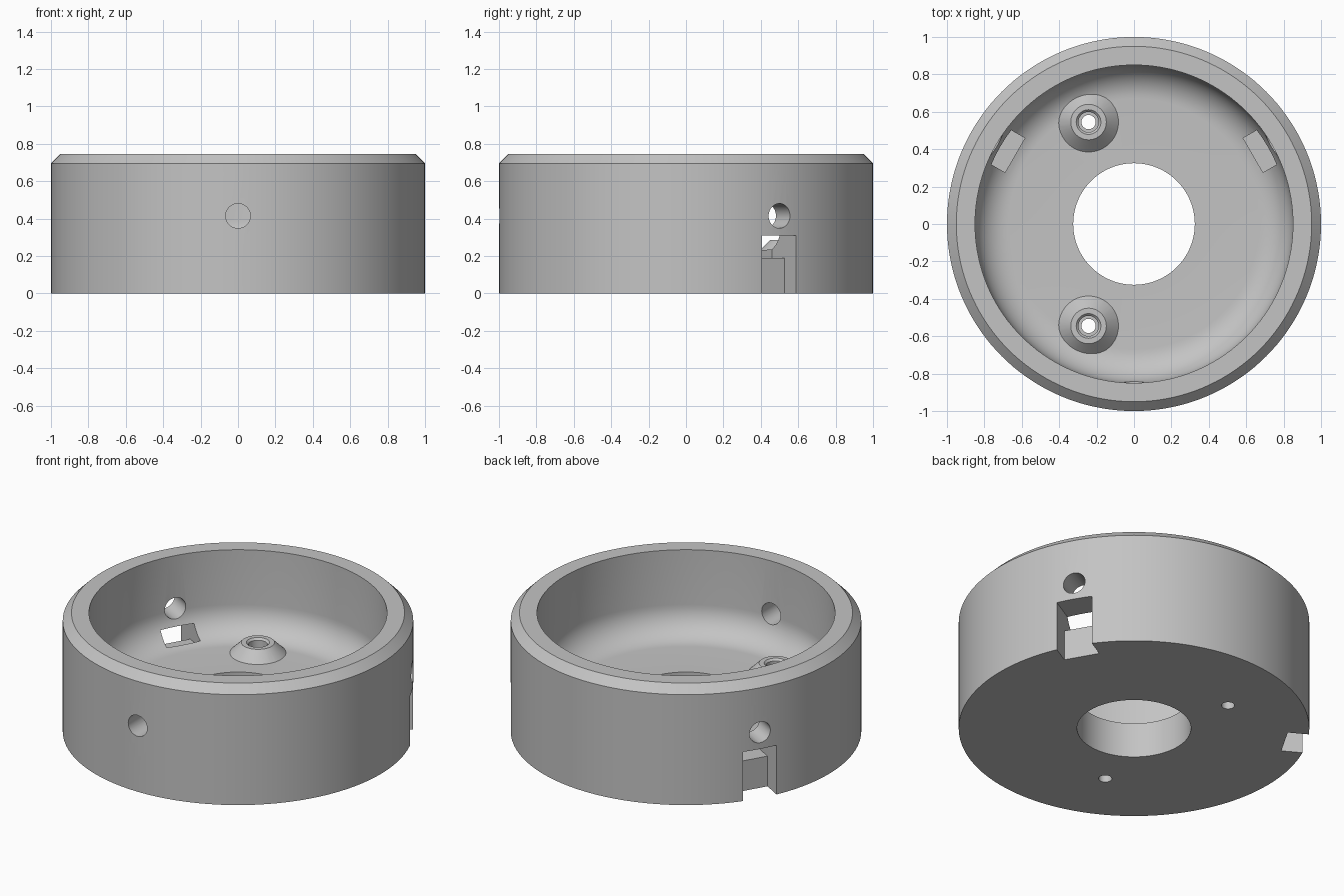
import bpy, bmesh, math
from mathutils import Matrix

cube = bpy.data.objects.get("Cube")
if cube:
    bpy.data.objects.remove(cube)

grey = bpy.data.materials.new("light_grey")
grey.use_nodes = True
COLOUR = (0.55, 0.55, 0.55, 1)
grey.diffuse_color = COLOUR
grey.node_tree.nodes["Principled BSDF"].inputs["Base Color"].default_value = COLOUR

FLOOR, WALL_IN, FILLET, HEIGHT = 0.22, 0.85, 0.18, 0.745


def add_object(name, bm):
    bmesh.ops.recalc_face_normals(bm, faces=bm.faces)
    mesh = bpy.data.meshes.new(name)
    bm.to_mesh(mesh)
    bm.free()
    mesh.materials.append(grey)
    ob = bpy.data.objects.new(name, mesh)
    bpy.context.collection.objects.link(ob)
    return ob


def lathe(name, profile, segments, centre=(0, 0)):
    """Spin a closed (radius, z) profile; radius 0 points merge on the axis."""
    bm = bmesh.new()
    rings = []
    for i in range(segments):
        a = 2 * math.pi * i / segments
        rings.append([bm.verts.new((centre[0] + r * math.cos(a),
                                    centre[1] + r * math.sin(a), z))
                      for r, z in profile])
    n = len(profile)
    for i in range(segments):
        p, q = rings[i], rings[(i + 1) % segments]
        for j in range(n):
            k = (j + 1) % n
            if profile[j][0] or profile[k][0]:
                bm.faces.new((p[j], q[j], q[k], p[k]))
    bmesh.ops.remove_doubles(bm, verts=bm.verts, dist=1e-5)
    return add_object(name, bm)


def radial_box(name, angle, r0, r1, width, z0, z1):
    bm = bmesh.new()
    m = (Matrix.Rotation(angle, 4, 'Z')
         @ Matrix.Translation(((r0 + r1) / 2, 0, (z0 + z1) / 2))
         @ Matrix.Diagonal((r1 - r0, width, z1 - z0, 1)))
    bmesh.ops.create_cube(bm, size=1, matrix=m)
    return add_object(name, bm)


def radial_hole(name, angle, z, radius):
    bm = bmesh.new()
    m = (Matrix.Rotation(angle, 4, 'Z') @ Matrix.Translation((0.92, 0, z))
         @ Matrix.Rotation(math.pi / 2, 4, 'Y'))
    bmesh.ops.create_cone(bm, cap_ends=True, segments=40, radius1=radius,
                          radius2=radius, depth=0.4, matrix=m)
    return add_object(name, bm)


def combine(target, tool, operation):
    tool.hide_render = True
    mod = target.modifiers.new(tool.name, 'BOOLEAN')
    mod.operation, mod.object, mod.solver = operation, tool, 'EXACT'
    bpy.context.view_layer.objects.active = target
    bpy.ops.object.modifier_apply(modifier=mod.name)
    bpy.data.objects.remove(tool)


# Round housing: bored floor, filleted inner corner, chamfered rim
profile = [(0.325, 0), (1, 0), (1, 0.695), (0.95, HEIGHT), (WALL_IN, HEIGHT)]
for i in range(13):
    a = math.pi / 2 * i / 12
    profile.append((WALL_IN - FILLET + FILLET * math.cos(a),
                    FLOOR + FILLET - FILLET * math.sin(a)))
profile.append((0.325, FLOOR))
housing = lathe("housing", profile, 144)

# Conical screw bosses with stepped through holes
for y in (-0.545, 0.545):
    top = FLOOR + 0.065
    boss = [(0, 0.1), (0.16, 0.1), (0.16, FLOOR), (0.095, top), (0, top)]
    combine(housing, lathe("screw_boss", boss, 48, (-0.243, y)), 'UNION')
    bore = [(0, -0.1), (0.038, -0.1), (0.038, 0.13), (0.054, 0.13),
            (0.054, top - 0.012), (0.066, top), (0.066, top + 0.1), (0, top + 0.1)]
    combine(housing, lathe("screw_bore", bore, 48, (-0.243, y)), 'DIFFERENCE')

# Clip slots: an outer notch open at the bottom and a window into the bowl
for degrees in (30, 150):
    a = math.radians(degrees)
    combine(housing, radial_box("clip_notch", a, 0.872, 1.2, 0.212, -0.1, 0.31), 'DIFFERENCE')
    combine(housing, radial_box("clip_window", a, 0.735, 1.2, 0.212, 0.19, 0.31), 'DIFFERENCE')

# Three set-screw holes through the wall
for degrees in (30, 150, 270):
    combine(housing, radial_hole("wall_hole", math.radians(degrees), 0.415, 0.066), 'DIFFERENCE')

bpy.ops.object.select_all(action='DESELECT')
housing.select_set(True)
bpy.context.view_layer.objects.active = housing
bpy.ops.object.shade_smooth_by_angle(angle=math.radians(25))
